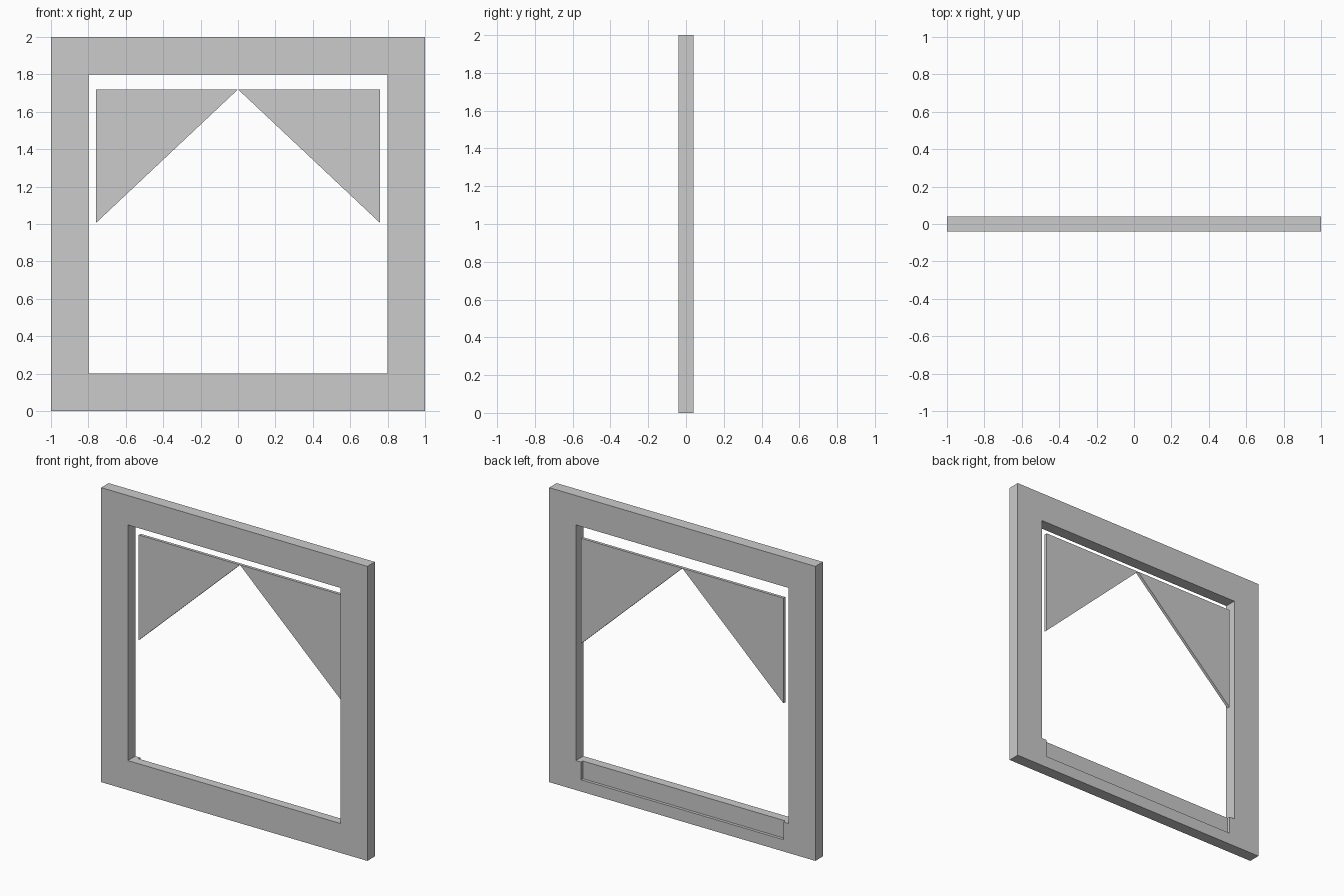
import bpy
import bmesh

if "Cube" in bpy.data.objects:
    bpy.data.objects.remove(bpy.data.objects["Cube"])


def prism(name, points, y0, y1):
    """Extrude an (x, z) outline from y0 to y1."""
    bm = bmesh.new()
    face = bm.faces.new([bm.verts.new((x, y0, z)) for x, z in points])
    ext = bmesh.ops.extrude_face_region(bm, geom=[face])
    verts = [v for v in ext["geom"] if isinstance(v, bmesh.types.BMVert)]
    bmesh.ops.translate(bm, verts=verts, vec=(0, y1 - y0, 0))
    bmesh.ops.recalc_face_normals(bm, faces=bm.faces)
    mesh = bpy.data.meshes.new(name)
    bm.to_mesh(mesh)
    bm.free()
    obj = bpy.data.objects.new(name, mesh)
    bpy.context.collection.objects.link(obj)
    return obj


def rect(half, z0, z1):
    return [(-half, z0), (half, z0), (half, z1), (-half, z1)]


def cut(obj, cutter):
    cutter.hide_render = True
    mod = obj.modifiers.new("cut", 'BOOLEAN')
    mod.operation = 'DIFFERENCE'
    mod.solver = 'EXACT'
    mod.object = cutter
    bpy.context.view_layer.objects.active = obj
    bpy.ops.object.modifier_apply(modifier=mod.name)
    bpy.data.objects.remove(cutter)


# square frame with its opening
frame = prism("frame", rect(1.0, 0.0, 2.0), -0.04, 0.04)
cut(frame, prism("opening_cutter", rect(0.8, 0.2, 1.8), -0.1, 0.1))

# shallow pocket in the back of the bottom rail
cut(frame, prism("pocket_cutter", rect(0.76, 0.08, 0.3), 0.02, 0.1))

# triangular corner panels, set towards the back
for side, s in (("left", -1), ("right", 1)):
    prism(side + "_corner_panel",
          [(0, 1.72), (s * 0.76, 1.72), (s * 0.76, 1.005)], 0.02, 0.04)
